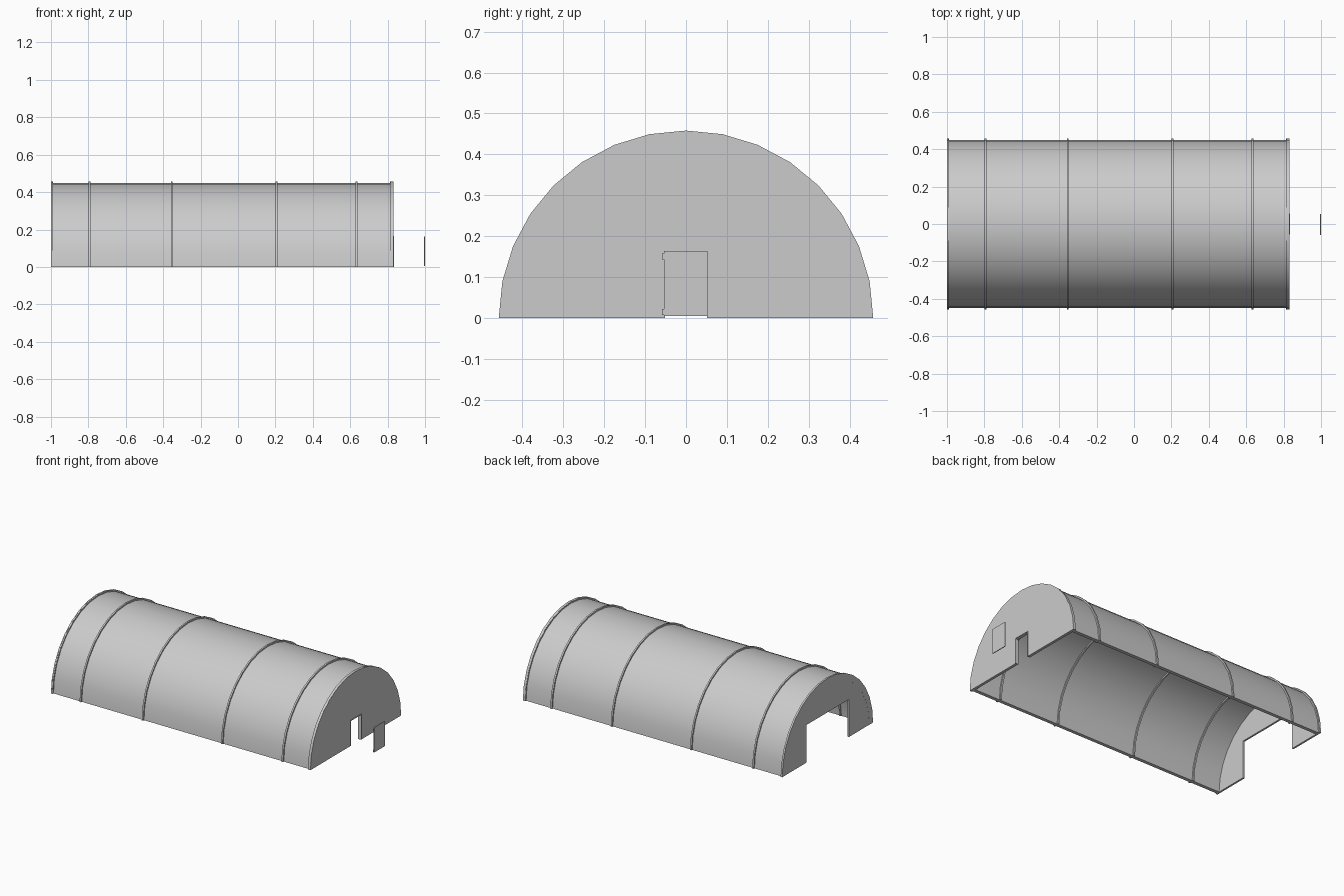
import bpy, bmesh, math

if "Cube" in bpy.data.objects:
    bpy.data.objects.remove(bpy.data.objects["Cube"])

SEGS = 16


def arc(r):
    return [(r * math.cos(math.pi * i / SEGS), r * math.sin(math.pi * i / SEGS))
            for i in range(SEGS + 1)]


def extrude_x(name, profile, x0, x1, smooth=False):
    """Extrude a closed (y, z) outline along x."""
    bm = bmesh.new()
    face = bm.faces.new([bm.verts.new((x0, y, max(z, 0))) for y, z in profile])
    ext = bmesh.ops.extrude_face_region(bm, geom=[face])
    verts = [g for g in ext["geom"] if isinstance(g, bmesh.types.BMVert)]
    bmesh.ops.translate(bm, vec=(x1 - x0, 0, 0), verts=verts)
    bmesh.ops.recalc_face_normals(bm, faces=bm.faces)
    # Split concave caps cleanly
    bmesh.ops.triangulate(bm, faces=[f for f in bm.faces if len(f.verts) > 4])
    mesh = bpy.data.meshes.new(name)
    bm.to_mesh(mesh)
    bm.free()
    obj = bpy.data.objects.new(name, mesh)
    bpy.context.collection.objects.link(obj)
    if smooth:
        bpy.ops.object.select_all(action='DESELECT')
        obj.select_set(True)
        bpy.context.view_layer.objects.active = obj
        bpy.ops.object.shade_smooth_by_angle(angle=math.radians(30))
    return obj


def arch(name, outer, inner, x0, x1):
    return extrude_x(name, arc(outer) + arc(inner)[::-1], x0, x1, True)


def portal(half, top):
    return [(-half, 0), (-half, top), (half, top), (half, 0)]


# Curved roof shell
arch("roof_shell", 0.449, 0.427, -0.998, 0.825)

# Raised ribs around the shell
ribs = [(-1.0, -0.993), (-0.798, -0.788), (-0.359, -0.349),
        (0.201, 0.211), (0.627, 0.638), (0.816, 0.831)]
for i, (x0, x1) in enumerate(ribs):
    arch(f"roof_rib_{i + 1}", 0.458, 0.419, x0, x1)

# End walls: wide vehicle opening at the back, small doorway at the front
extrude_x("back_wall", arc(0.457) + portal(0.215, 0.24), -0.9995, -0.988)
extrude_x("front_wall", arc(0.457) + portal(0.054, 0.164), 0.814, 0.8315)

# Doorway frame
extrude_x("door_frame", portal(0.055, 0.165) + portal(0.051, 0.161)[::-1], 0.812, 0.835)

# Detached door leaf with two hinges
extrude_x("door", [(-0.054, 0.004), (0.053, 0.004), (0.053, 0.163), (-0.054, 0.163)], 0.995, 1.0)
for i, z in enumerate((0.007, 0.143)):
    extrude_x(f"door_hinge_{i + 1}",
              [(-0.059, z), (-0.053, z), (-0.053, z + 0.014), (-0.059, z + 0.014)], 0.994, 0.9995)
